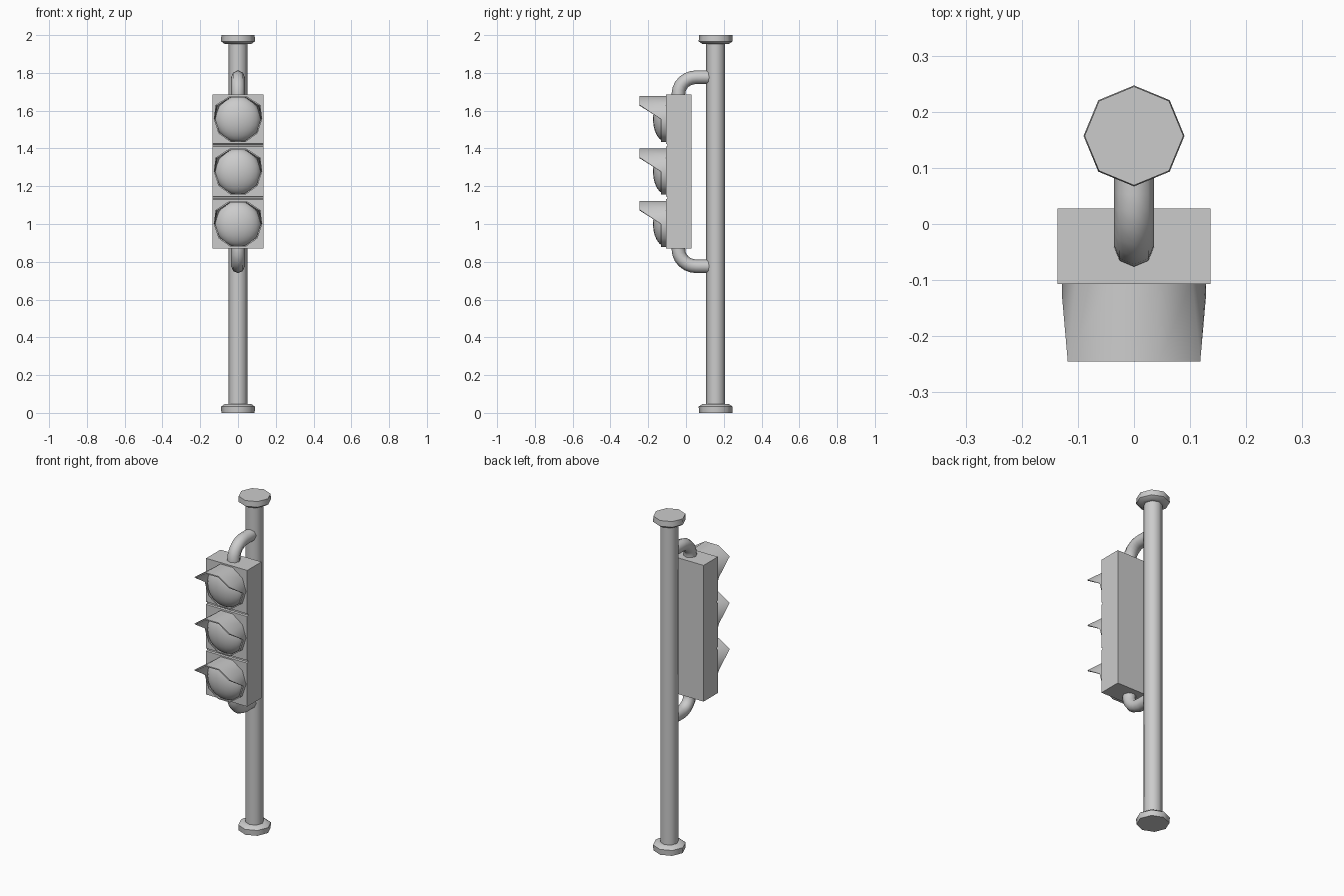
import bpy, bmesh
from math import sin, cos, pi, radians

if "Cube" in bpy.data.objects:
    bpy.data.objects.remove(bpy.data.objects["Cube"])


def make(name, verts, faces, smooth=None):
    me = bpy.data.meshes.new(name)
    me.from_pydata(verts, [], faces)
    bm = bmesh.new()
    bm.from_mesh(me)
    bmesh.ops.recalc_face_normals(bm, faces=bm.faces)
    bm.to_mesh(me)
    bm.free()
    ob = bpy.data.objects.new(name, me)
    bpy.context.collection.objects.link(ob)
    if smooth:
        shade(ob, smooth)
    return ob


def shade(ob, angle):
    bpy.ops.object.select_all(action='DESELECT')
    ob.select_set(True)
    bpy.context.view_layer.objects.active = ob
    bpy.ops.object.shade_smooth_by_angle(angle=radians(angle))


def strips(loops, n):
    return [(a * n + i, a * n + (i + 1) % n, b * n + (i + 1) % n, b * n + i)
            for a, b in loops for i in range(n)]


# Pole with flanges at both ends: one eight-sided lathed profile
N = 8
half = [(.088, 0), (.09, .033), (.07, .047), (.05, .047)]
profile = half + [(r, 2 - z) for r, z in reversed(half)]
verts = [(r * cos(2 * pi * i / N), .157 + r * sin(2 * pi * i / N), z)
         for r, z in profile for i in range(N)]
last = (len(profile) - 1) * N
faces = strips([(k, k + 1) for k in range(len(profile) - 1)], N)
faces += [tuple(range(N)), tuple(range(last, last + N))]
make("pole", verts, faces, 55)

# Housing: side outline with two grooves in the front, extruded across x
outline = [(.028, .87), (.028, 1.685), (-.107, 1.685)]
for z in (1.417, 1.138):
    outline += [(-.107, z + .008), (-.099, z + .004), (-.099, z - .004), (-.107, z - .008)]
outline.append((-.107, .87))
n = len(outline)
verts = [(x, y, z) for x in (-.136, .136) for y, z in outline]
make("housing", verts, strips([(0, 1)], n) + [tuple(range(n)), tuple(range(n, 2 * n))])

# Bent pipe brackets above and below the housing
for name, z0, z1, z2 in (("upper_bracket", 1.66, 1.69, 1.777), ("lower_bracket", .895, .865, .776)):
    path = [(-.04, z0)]
    for k in range(7):
        a = pi / 2 * k / 6
        path.append((.055 - .095 * cos(a), z1 + (z2 - z1) * sin(a)))
    path.append((.13, z2))
    cu = bpy.data.curves.new(name, 'CURVE')
    cu.dimensions = '3D'
    cu.bevel_depth = .036
    cu.bevel_resolution = 2
    cu.use_fill_caps = True
    sp = cu.splines.new('POLY')
    sp.points.add(len(path) - 1)
    for p, (y, z) in zip(sp.points, path):
        p.co = (0, y, z, 1)
    ob = bpy.data.objects.new(name, cu)
    bpy.context.collection.objects.link(ob)
    bpy.ops.object.select_all(action='DESELECT')
    ob.select_set(True)
    bpy.context.view_layer.objects.active = ob
    bpy.ops.object.convert(target='MESH')
    shade(bpy.context.object, 50)

# Three signals, each a ten-sided hood around a domed lens
M = 10
for name, zc in (("top", 1.555), ("middle", 1.277), ("bottom", 1.0)):
    verts = []
    for r, front in ((.128, 0), (.128, 1), (.121, 1), (.121, 0)):
        for i in range(M):
            a = 2 * pi * i / M
            x, z, y = r * cos(a), r * sin(a), -.1
            if front:
                y = -.132
                if sin(a) > .1:
                    y = -.245
                    x *= 1.14
            verts.append((x, y, zc + z))
    make(name + "_hood", verts, strips([(0, 1), (1, 2), (2, 3)], M), 40)

    bpy.ops.mesh.primitive_uv_sphere_add(segments=20, ring_count=12, radius=1,
                                         location=(0, -.104, zc))
    lens = bpy.context.object
    lens.name = name + "_lens"
    lens.scale = (.121, .071, .121)
    bm = bmesh.new()
    bm.from_mesh(lens.data)
    bmesh.ops.bisect_plane(bm, geom=bm.verts[:] + bm.edges[:] + bm.faces[:],
                           plane_co=(0, 0, 0), plane_no=(0, 1, 0), clear_outer=True)
    bm.to_mesh(lens.data)
    bm.free()
    shade(lens, 60)
